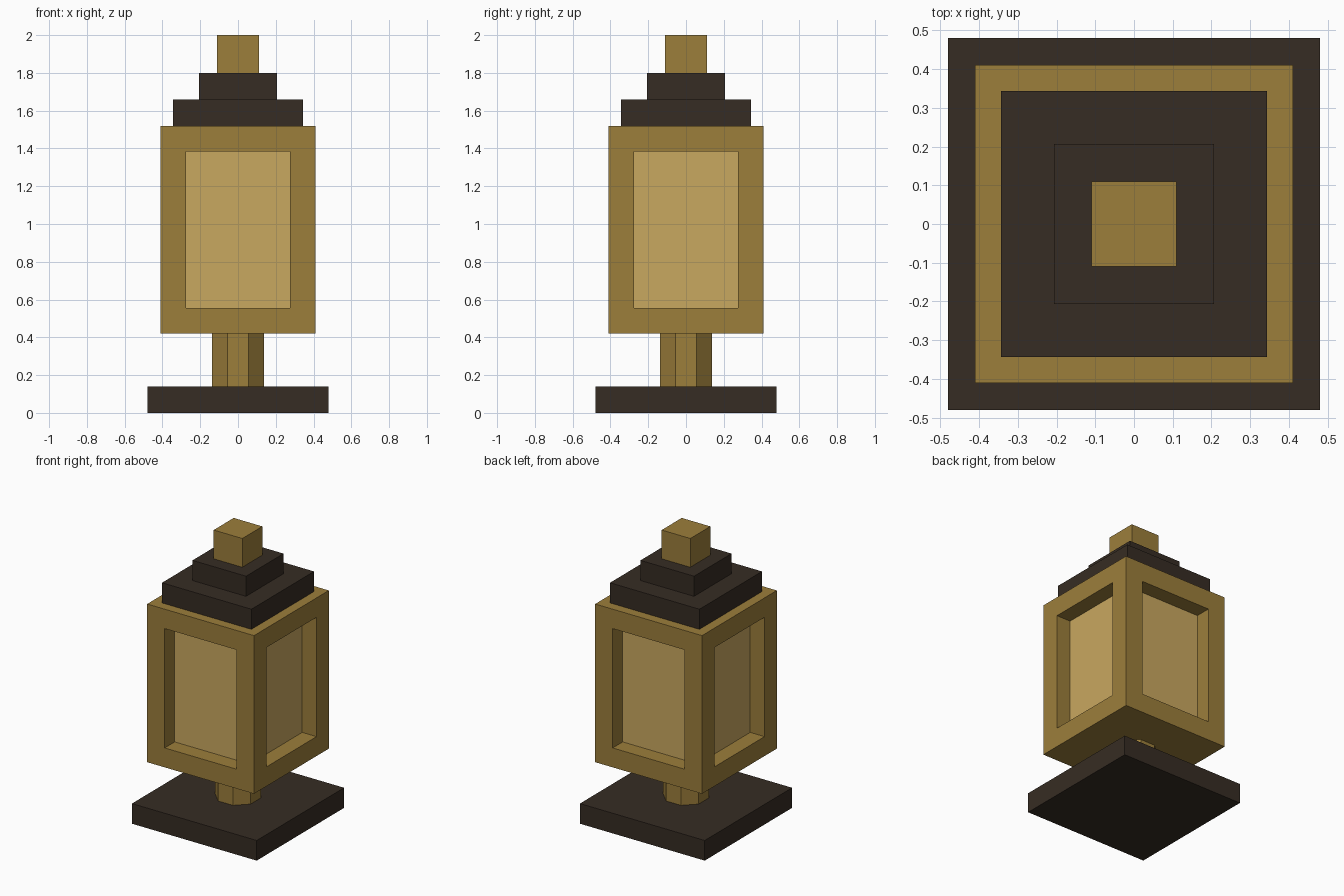
import bpy, bmesh, math

if "Cube" in bpy.data.objects:
    bpy.data.objects.remove(bpy.data.objects["Cube"])


def srgb(r, g, b):
    lin = lambda c: (c / 255 / 12.92) if c <= 10 else ((c / 255 + 0.055) / 1.055) ** 2.4
    return (lin(r), lin(g), lin(b), 1.0)


def material(name, rgb):
    m = bpy.data.materials.new(name)
    m.diffuse_color = srgb(*rgb)
    m.use_nodes = True
    m.node_tree.nodes["Principled BSDF"].inputs["Base Color"].default_value = m.diffuse_color
    return m


brass = material("brass", (156, 126, 59))
dark = material("dark_metal", (54, 44, 35))
glass = material("warm_glass", (201, 168, 96))


def block(name, half, z0, z1, mat):
    """Square block centred on the axis, from z0 to z1."""
    bpy.ops.mesh.primitive_cube_add(size=1, location=(0, 0, (z0 + z1) / 2))
    ob = bpy.context.object
    ob.name = name
    ob.scale = (2 * half, 2 * half, z1 - z0)
    bpy.ops.object.transform_apply(location=False, rotation=False, scale=True)
    ob.data.materials.append(mat)
    return ob


# Base slab
block("base", 0.48, 0.0, 0.14, dark)

# Eight-sided stem with flats facing the axes
bpy.ops.mesh.primitive_cylinder_add(
    vertices=8, radius=0.137 / math.cos(math.pi / 8), depth=0.28,
    location=(0, 0, 0.28), rotation=(0, 0, math.pi / 8))
stem = bpy.context.object
stem.name = "stem"
stem.data.materials.append(brass)

# Lantern body with a recessed pane in each side
body = block("lantern_body", 0.411, 0.42, 1.52, brass)
body.data.materials.append(glass)
bm = bmesh.new()
bm.from_mesh(body.data)
bm.normal_update()
sides = [f for f in bm.faces if abs(f.normal.z) < 0.5]
bmesh.ops.inset_individual(bm, faces=sides, thickness=0.135, depth=0, use_even_offset=True)
bmesh.ops.inset_individual(bm, faces=sides, thickness=0, depth=-0.11)
for f in sides:
    f.material_index = 1
bm.to_mesh(body.data)
bm.free()

# Stepped roof and finial
block("roof_lower", 0.344, 1.52, 1.66, dark)
block("roof_upper", 0.206, 1.66, 1.80, dark)
block("finial", 0.11, 1.80, 2.0, brass)
